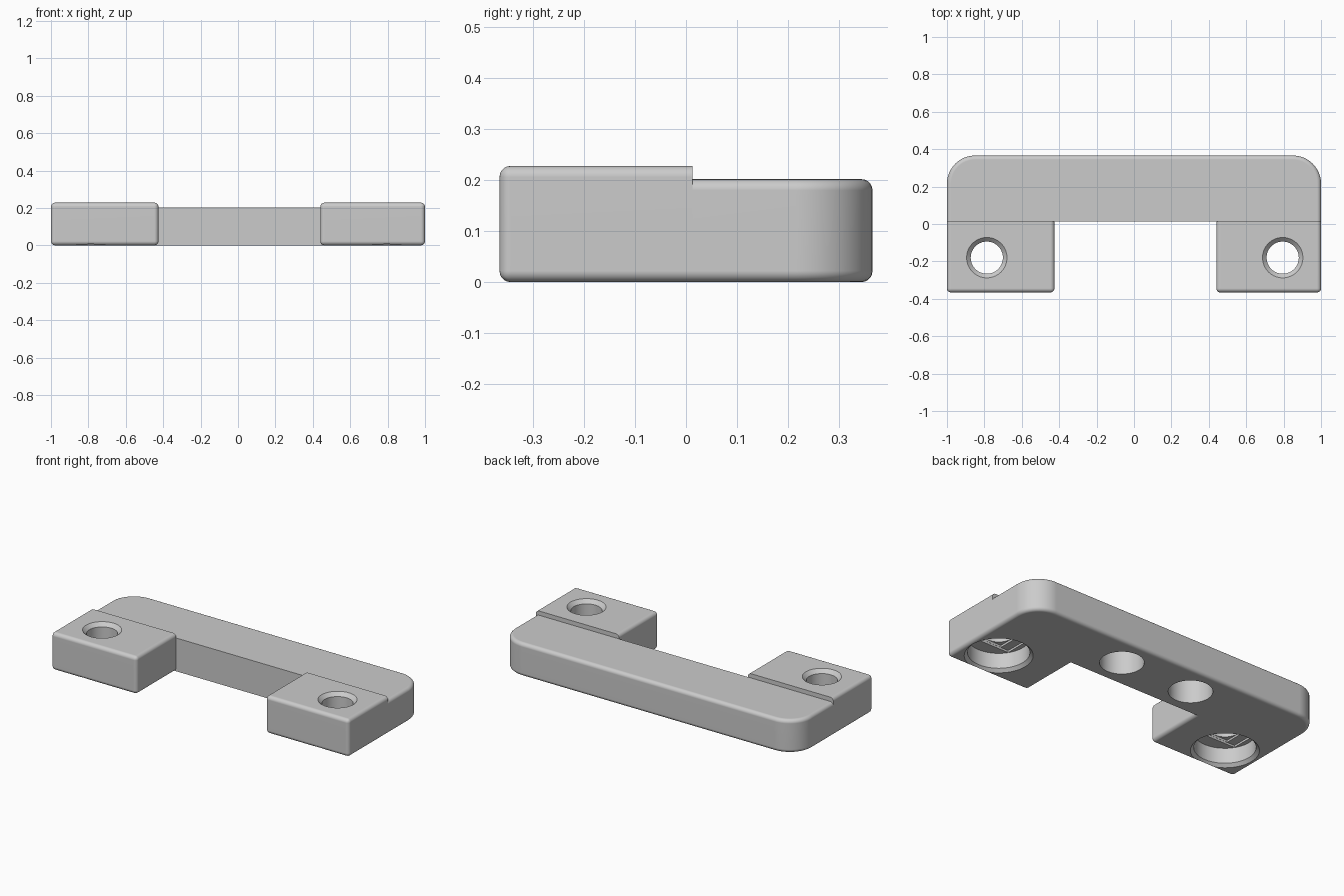
import bpy
import bmesh
import math
from mathutils import Matrix, Vector

if "Cube" in bpy.data.objects:
    bpy.data.objects.remove(bpy.data.objects["Cube"], do_unlink=True)

ROUND = 0.022      # edge rounding
STEP_Y = 0.013     # plane where the pads meet the bar
BACK = 0.366
BAR_TOP, PAD_TOP = 0.202, 0.228

grey = bpy.data.materials.new("plain grey")
grey.use_nodes = True
grey.diffuse_color = (0.6, 0.6, 0.6, 1)
grey.node_tree.nodes["Principled BSDF"].inputs["Base Color"].default_value = (0.6, 0.6, 0.6, 1)


def make_object(name, bm):
    bmesh.ops.recalc_face_normals(bm, faces=bm.faces[:])
    mesh = bpy.data.meshes.new(name)
    bm.to_mesh(mesh)
    bm.free()
    obj = bpy.data.objects.new(name, mesh)
    bpy.context.collection.objects.link(obj)
    mesh.materials.append(grey)
    return obj


def rounded_slab(name, outline, height, upright_edges, keep_side):
    """Extrude an outline, round its edges and cut it flat at the step plane."""
    bm = bmesh.new()
    base = bm.faces.new([bm.verts.new((x, y, 0)) for x, y in outline])
    top = bmesh.ops.extrude_face_region(bm, geom=[base])["geom"]
    verts = [v for v in top if isinstance(v, bmesh.types.BMVert)]
    bmesh.ops.translate(bm, verts=verts, vec=(0, 0, height))
    bmesh.ops.recalc_face_normals(bm, faces=bm.faces[:])
    edges = [e for e in bm.edges
             if upright_edges or abs(e.verts[0].co.z - e.verts[1].co.z) < height / 2]
    bmesh.ops.bevel(bm, geom=edges, offset=ROUND, segments=5, profile=0.5, affect='EDGES')
    bmesh.ops.bisect_plane(bm, geom=bm.verts[:] + bm.edges[:] + bm.faces[:],
                           plane_co=(0, STEP_Y, 0), plane_no=(0, keep_side, 0),
                           clear_inner=True)
    bmesh.ops.holes_fill(bm, edges=[e for e in bm.edges if e.is_boundary], sides=0)
    return make_object(name, bm)


def turned_cutter(profile, x, y):
    """Solid of revolution from (radius, height) points on the axis."""
    bm = bmesh.new()
    verts = [bm.verts.new((r, 0, z)) for r, z in profile]
    edges = [bm.edges.new(pair) for pair in zip(verts, verts[1:])]
    bmesh.ops.spin(bm, geom=verts + edges, cent=(0, 0, 0), axis=(0, 0, 1),
                   angle=math.tau, steps=64)
    bmesh.ops.remove_doubles(bm, verts=bm.verts[:], dist=0.0001)
    bmesh.ops.translate(bm, verts=bm.verts[:], vec=(x, y, 0))
    return make_object("hole_cutter", bm)


def box_cutter(half_x, half_y, low, high, x, y):
    bm = bmesh.new()
    place = Matrix.Translation(Vector((x, y, (low + high) / 2)))
    size = Matrix.Diagonal((2 * half_x, 2 * half_y, high - low, 1))
    bmesh.ops.create_cube(bm, size=1, matrix=place @ size)
    return make_object("slot_cutter", bm)


def cut(obj, cutter):
    bpy.context.view_layer.objects.active = obj
    mod = obj.modifiers.new("cut", 'BOOLEAN')
    mod.operation = 'DIFFERENCE'
    mod.solver = 'EXACT'
    mod.object = cutter
    bpy.ops.object.modifier_apply(modifier=mod.name)
    bpy.data.objects.remove(cutter, do_unlink=True)


def finish(obj):
    bpy.ops.object.select_all(action='DESELECT')
    obj.select_set(True)
    bpy.context.view_layer.objects.active = obj
    bpy.ops.object.shade_smooth_by_angle(angle=math.radians(30))
    weighted = obj.modifiers.new("even shading", 'WEIGHTED_NORMAL')
    weighted.keep_sharp = True


# Long back bar with two large round corners
CORNER = 0.15
outline = [(-1, -0.2), (1, -0.2)]
for side, start in ((1, 0), (-1, 90)):
    for i in range(13):
        a = math.radians(start + i * 7.5)
        outline.append((side * (1 - CORNER) + CORNER * math.cos(a),
                        BACK - CORNER + CORNER * math.sin(a)))
bar = rounded_slab("back_bar", outline, BAR_TOP, False, 1)

# Blind round pockets under the bar
for side in (-1, 1):
    cut(bar, turned_cutter([(0, -0.05), (0.12, -0.05), (0.12, 0.17), (0, 0.17)],
                           side * 0.24, 0.185))
finish(bar)

# Front pads with stepped screw holes
HOLE_Y, BORE, HOLE = -0.18, 0.167, 0.088
for name, x0, x1, hole_x in (("right_pad", -1, -0.425, -0.787),
                             ("left_pad", 0.44, 1, 0.795)):
    pad = rounded_slab(name, [(x0, -BACK), (x1, -BACK), (x1, 0.2), (x0, 0.2)],
                       PAD_TOP, True, -1)
    # wide bore below with a chamfered mouth
    cut(pad, turned_cutter([(0, -0.03), (BORE + 0.048, -0.03), (BORE, 0.018),
                            (BORE, 0.11), (0, 0.11)], hole_x, HOLE_Y))
    # thin slot and square steps in the bore ceiling
    cut(pad, box_cutter(0.14, HOLE, 0.09, 0.122, hole_x, HOLE_Y))
    cut(pad, box_cutter(HOLE, HOLE - 0.001, 0.1, 0.134, hole_x, HOLE_Y))
    # through hole with a chamfered top
    cut(pad, turned_cutter([(0, 0.1), (HOLE - 0.002, 0.1), (HOLE - 0.002, PAD_TOP - 0.022),
                            (HOLE + 0.04, PAD_TOP + 0.02), (0, PAD_TOP + 0.02)],
                           hole_x, HOLE_Y))
    finish(pad)
